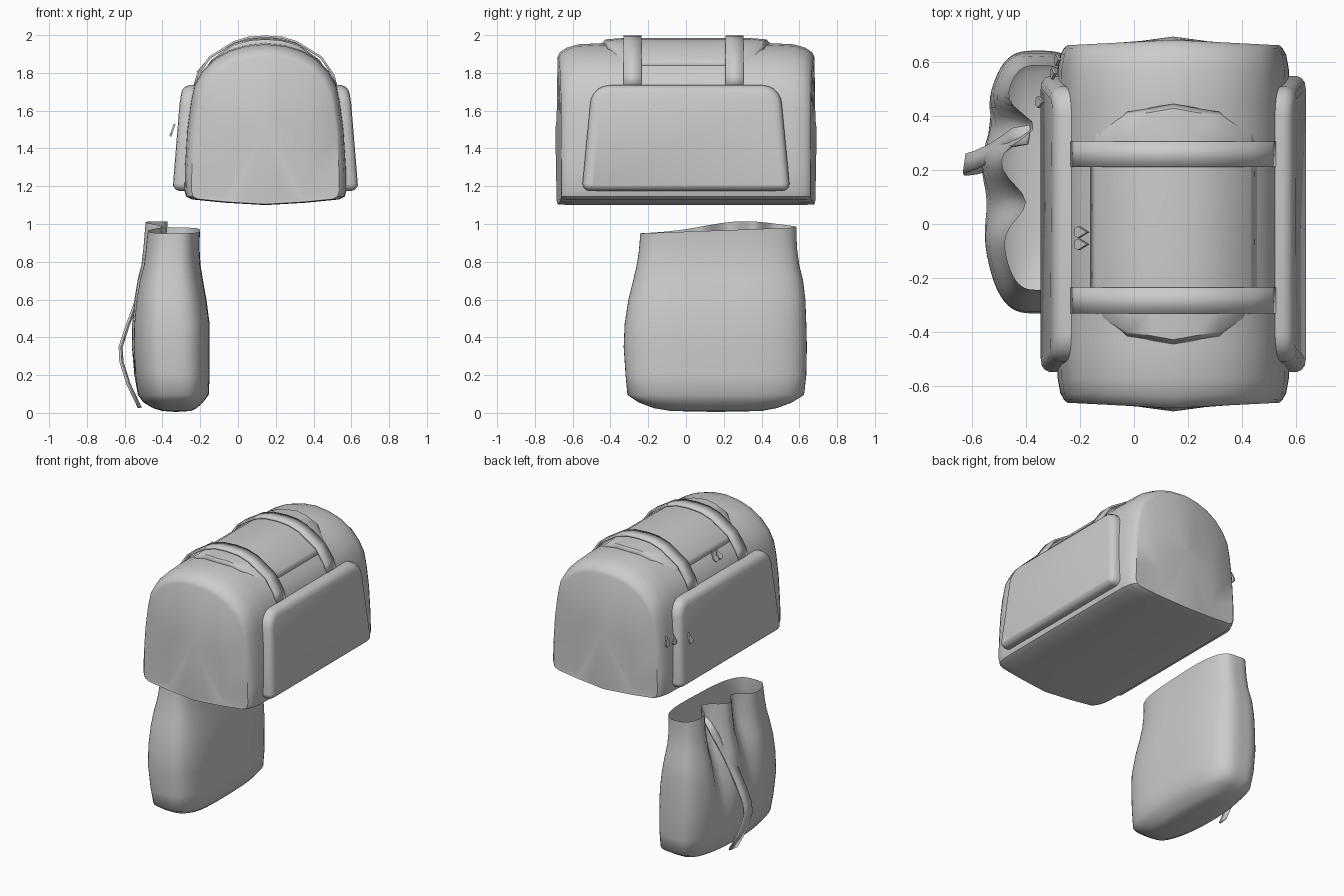
import bpy, bmesh, math
from mathutils import Vector

if "Cube" in bpy.data.objects:
    bpy.data.objects.remove(bpy.data.objects["Cube"])

CX = 0.145  # bag centre line


def finish(name, bm, angle=40, thick=0):
    bmesh.ops.recalc_face_normals(bm, faces=bm.faces)
    me = bpy.data.meshes.new(name)
    bm.to_mesh(me)
    bm.free()
    ob = bpy.data.objects.new(name, me)
    bpy.context.collection.objects.link(ob)
    bpy.ops.object.select_all(action='DESELECT')
    ob.select_set(True)
    bpy.context.view_layer.objects.active = ob
    bpy.ops.object.shade_smooth_by_angle(angle=math.radians(angle))
    if thick:
        m = ob.modifiers.new("thickness", 'SOLIDIFY')
        m.thickness = thick
        m.offset = -1
    return ob


def loft(name, rings, start=None, end=None, closed=True, angle=40, thick=0):
    """Skin matching rings; start/end are fan tips, or 'face' for a flat cap."""
    bm = bmesh.new()
    vs = [[bm.verts.new(p) for p in r] for r in rings]
    n = len(vs[0])
    for a, b in zip(vs, vs[1:]):
        for i in range(n if closed else n - 1):
            j = (i + 1) % n
            bm.faces.new((a[i], a[j], b[j], b[i]))
    for ring, tip in ((vs[0], start), (vs[-1], end)):
        if tip == 'face':
            bm.faces.new(ring)
        elif tip:
            t = bm.verts.new(tip)
            for i in range(n):
                bm.faces.new((ring[i], ring[(i + 1) % n], t))
    return finish(name, bm, angle, thick)


# Duffel body: domed profile lofted along y with softened, bulging ends
half = [(0, 1.1), (.22, 1.113), (.39, 1.13), (.42, 1.145), (.43, 1.18), (.428, 1.3), (.415, 1.5),
        (.395, 1.65), (.375, 1.74), (.335, 1.81), (.27, 1.875), (.19, 1.92), (.1, 1.947), (0, 1.957)]
profile = half + [(-x, z) for x, z in half[-2:0:-1]]


def section(y, k, bulge=0):
    s = math.copysign(1, y)
    return [(CX + x * k, y + s * bulge * (1 - abs(x) / .43), 1.15 + (z - 1.15) * k) for x, z in profile]


stations = [(.663, .5, .022), (.66, .91, .02), (.648, .94, .02), (.625, .97, .008), (.57, .993, 0), (.45, 1, 0)]
rings = [section(-y, k, b) for y, k, b in stations] + [section(y, k, b) for y, k, b in reversed(stations)]
loft("bag_body", rings, (CX, -.692, 1.5), (CX, .692, 1.5))


# Side pockets: rounded trapezoid panels following the slanted sides
def pocket_outline(inset):
    pts = []
    for y, z, r, a0 in ((.535, 1.175, .04, -90), (.505, 1.735, .1, 0), (-.505, 1.735, .1, 90), (-.535, 1.175, .04, 180)):
        cy = y - math.copysign(r, y)
        cz = z + (r if z < 1.4 else -r)
        for k in range(6):
            a = math.radians(a0 + 18 * k)
            q = max(r - inset, .01)
            shift = max(0, inset - r + .01)
            pts.append((cy - math.copysign(shift, y) + q * math.cos(a), cz + q * math.sin(a)))
    return [(y * (1 + .025 * (1.735 - z) / .56), z) for y, z in pts]


for s, label in ((-1, "left"), (1, "right")):
    rings = []
    for inset, depth in ((0, -.09), (0, -.035), (.008, -.016), (.022, -.004), (.045, 0)):
        rings.append([(CX + s * (.49 - (z - 1.2) * .075 + depth - max(0, z - 1.6) * .08), y, z)
                      for y, z in pocket_outline(inset)])
    loft(label + "_pocket", rings, 'face', 'face', angle=50)

# Top pad: arched panel with tapered ends
pad_half = [(.305, 1.84, .33), (.285, 1.87, .345), (.17, 1.955, .415), (.08, 1.98, .43), (0, 1.985, .445)]
pad = [(-x, z, l) for x, z, l in pad_half] + pad_half[-2::-1]
pad_rings = [[(CX + x, f * l, z - d * (.4 if abs(x) > .3 else 1)) for f, d in
              ((-1, .03), (-.96, .008), (-.75, 0), (0, 0), (.75, 0), (.96, .008), (1, .03))] for x, z, l in pad]
loft("top_pad", pad_rings, closed=False, thick=.025)

# Two webbing straps across the top
arc = [(.38, 1.735), (.365, 1.79), (.3, 1.885), (.17, 1.967), (.09, 1.992), (0, 1.998)]
arc = [(-x, z) for x, z in arc] + arc[-2::-1]
for y0, y1, label in ((-.33, -.235, "front"), (.21, .305, "rear")):
    loft(label + "_strap", [[(CX + x, y0, z), (CX + x, y1, z)] for x, z in arc], closed=False, thick=.012)


# Zip pulls: flat teardrops
def pull(name, top, direction):
    d = Vector(direction).normalized()
    side = Vector((0, 1, 0))
    nrm = d.cross(side)
    out = [(0, 0), (.01, .025), (.021, .052), (.014, .07), (-.014, .07), (-.021, .052), (-.01, .025)]
    loft(name, [[Vector(top) + side * a + d * b + nrm * t for a, b in out] for t in (-.005, .005)],
         'face', 'face', angle=30)


for i, (top, d) in enumerate((((-.17, -.03, 1.855), (-.6, 0, -.7)), ((-.17, -.075, 1.855), (-.6, 0, -.7)),
                              ((-.335, .45, 1.53), (-.35, 0, -1)), ((-.29, .555, 1.55), (-.2, 0, -1)),
                              ((-.275, .605, 1.55), (-.2, 0, -1)))):
    pull("zip_pull_%d" % (i + 1), top, d)

# Open cloth sack: lofted rounded sections, folds pushed in on the left side
levels = [(.01, -.40, -.25, -.08, .40), (.025, -.45, -.22, -.17, .48), (.055, -.50, -.185, -.25, .56),
          (.095, -.53, -.155, -.31, .625), (.2, -.55, -.15, -.32, .637), (.35, -.565, -.15, -.33, .64),
          (.47, -.565, -.15, -.325, .637), (.6, -.555, -.167, -.305, .632), (.7, -.54, -.185, -.28, .62),
          (.78, -.52, -.198, -.262, .6), (.86, -.51, -.203, -.25, .588), (.92, -.505, -.203, -.245, .585),
          (.965, -.50, -.2, -.243, .585)]
N = 88
sack = []
for z, x0, x1, y0, y1 in levels:
    ring = []
    w = min(1, max(0, (z - .15) / .75)) ** 1.2
    top = max(0, (z - .75) / .215)
    for i in range(N):
        a = 2 * math.pi * i / N
        c, s = math.cos(a), math.sin(a)
        n = 3.3 if c > 0 else 3.3 - 1.0 * abs(c)
        r = 1 / (abs(c) ** n + abs(s) ** n) ** (1 / n)
        x = (x0 + x1) / 2 + (x1 - x0) / 2 * r * c
        y = (y0 + y1) / 2 + (y1 - y0) / 2 * r * s
        left = max(0, -r * c)
        fold = .13 * math.exp(-((y - .36) / .07) ** 2) + .1 * math.exp(-((y - .08) / .09) ** 2)
        x += w * left * fold
        rise = .015 * (y - .15) / .4 + .045 * left * math.exp(-((y - .3) / .28) ** 2)
        ring.append((x, y, z + top * rise))
    sack.append(ring)
loft("cloth_sack", sack, start=(-.33, .16, .005), angle=60)

# Hanging loop strap on the sack
path = [(-.40, .33, .93), (-.46, .32, .82), (-.50, .29, .72), (-.545, .26, .6), (-.60, .235, .45), (-.632, .225, .35),
        (-.628, .215, .27), (-.59, .22, .15), (-.53, .235, .025)]
loft("sack_strap", [[(x, y - .035, z), (x + .01, y + .035, z)] for x, y, z in path], closed=False, thick=.012)
